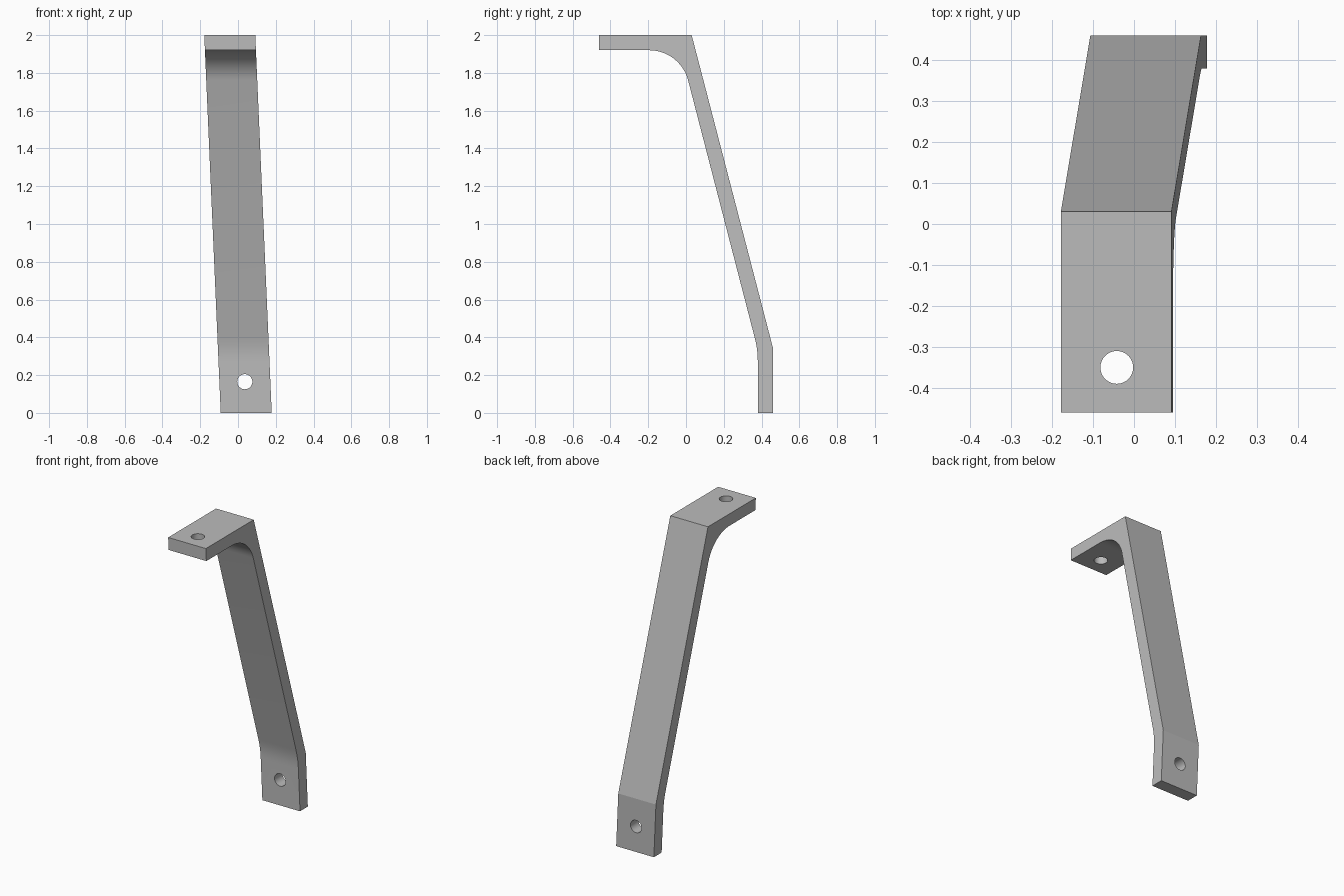
import bpy
import bmesh
import math
from mathutils import Vector, Matrix

cube = bpy.data.objects.get("Cube")
if cube:
    bpy.data.objects.remove(cube, do_unlink=True)

WIDTH = 0.27
LEAN = -0.0435  # sideways shift per unit of height

steel = bpy.data.materials.new("grey_steel")
steel.use_nodes = True
grey = (0.5, 0.5, 0.5, 1)
steel.diffuse_color = grey
steel.node_tree.nodes["Principled BSDF"].inputs["Base Color"].default_value = grey


def fillet(before, corner, after, reach, steps):
    """Points of a true arc that rounds a corner, starting reach away from it."""
    p, c, q = Vector(before), Vector(corner), Vector(after)
    u, v = (p - c).normalized(), (q - c).normalized()
    half = u.angle(v) / 2
    centre = c + (u + v).normalized() * reach / math.cos(half)
    start, end = c + u * reach - centre, c + v * reach - centre
    sweep = math.pi - 2 * half
    return [centre + (start * math.sin(sweep * (1 - t)) + end * math.sin(sweep * t)) / math.sin(sweep)
            for t in (i / steps for i in range(steps + 1))]


def mesh_object(name, bm):
    bmesh.ops.recalc_face_normals(bm, faces=bm.faces)
    mesh = bpy.data.meshes.new(name)
    bm.to_mesh(mesh)
    bm.free()
    obj = bpy.data.objects.new(name, mesh)
    bpy.context.collection.objects.link(obj)
    mesh.materials.append(steel)
    return obj


def drill(target, name, location, rotation, radius=0.04):
    """Cut a round bolt hole with a hidden cylinder."""
    bm = bmesh.new()
    bmesh.ops.create_cone(bm, cap_ends=True, segments=48, radius1=radius, radius2=radius, depth=0.3,
                          matrix=Matrix.Translation(location) @ Matrix.Rotation(rotation, 4, 'X'))
    cutter = mesh_object(name, bm)
    cutter.hide_render = True
    cutter.hide_set(True)
    cut = target.modifiers.new(name, 'BOOLEAN')
    cut.operation = 'DIFFERENCE'
    cut.solver = 'EXACT'
    cut.object = cutter


# Side profile in y and z: outer edge, then the rounded inner edge
foot, knee, elbow, tip = (0.38, 0), (0.38, 0.335), (-0.03, 1.92), (-0.46, 1.92)
profile = [(-0.46, 2), (0.03, 2), (0.46, 0.345), (0.46, 0), foot]
profile += fillet(foot, knee, elbow, 0.06, 4)
profile += fillet(knee, elbow, tip, 0.165, 16)
profile.append(tip)

# Bracket: extruded profile, leaning sideways with height
bm = bmesh.new()
face = bm.faces.new([bm.verts.new((-WIDTH / 2, y, z)) for y, z in profile])
side = bmesh.ops.extrude_face_region(bm, geom=[face])["geom"]
bmesh.ops.translate(bm, vec=(WIDTH, 0, 0), verts=[g for g in side if isinstance(g, bmesh.types.BMVert)])
for v in bm.verts:
    v.co.x += LEAN * (v.co.z - 1)
bracket = mesh_object("bracket", bm)

# Bolt holes in the top flange and the foot
drill(bracket, "flange_hole_cutter", (-0.042, -0.35, 1.96), 0)
drill(bracket, "foot_hole_cutter", (0.036, 0.42, 0.165), math.pi / 2)

# Bake the cuts and smooth only the rounded surfaces
bpy.context.view_layer.objects.active = bracket
bracket.select_set(True)
for name in [m.name for m in bracket.modifiers]:
    bpy.ops.object.modifier_apply(modifier=name)
for obj in [o for o in bpy.context.collection.objects if o.name.endswith("_cutter")]:
    bpy.data.objects.remove(obj, do_unlink=True)
bpy.ops.object.shade_smooth_by_angle(angle=math.radians(10))
